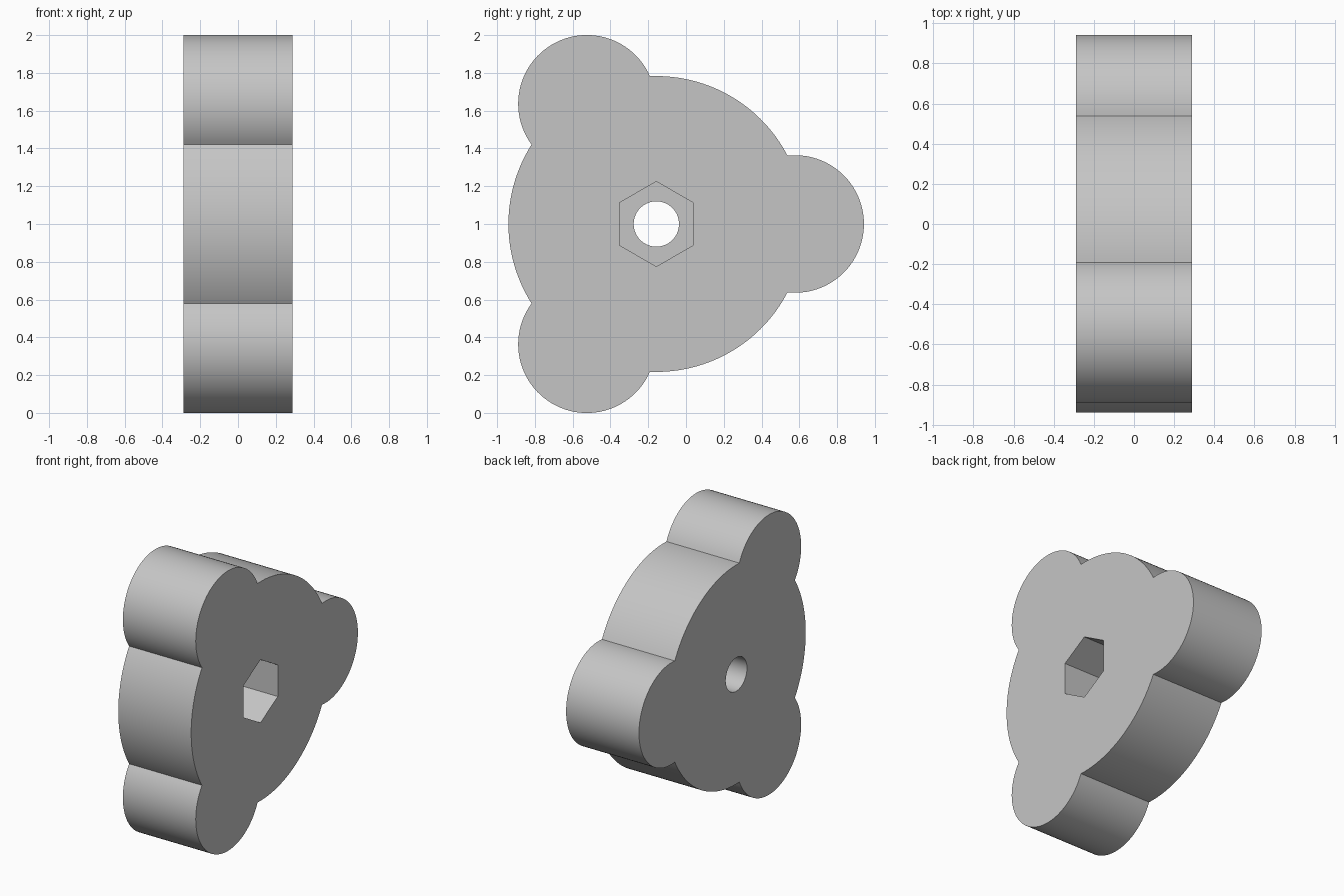
import bpy
import bmesh
from math import acos, cos, pi, radians, sin

old = bpy.data.objects.get("Cube")
if old:
    bpy.data.objects.remove(old, do_unlink=True)

CY, CZ = -0.157, 1.0      # knob axis, running along x
HALF = 0.288              # half thickness
DISC_R = 0.783            # central disc
LOBE_R, LOBE_DIST = 0.364, 0.735
HOLE_R, HEX_R, HEX_DEPTH = 0.12, 0.225, 0.38


def arc(cy, cz, r, start, end, steps):
    """Points along an arc, leaving out the last one."""
    return [(cy + r * cos(start + (end - start) * i / steps),
             cz + r * sin(start + (end - start) * i / steps)) for i in range(steps)]


def prism(name, points, x0, x1):
    """Extrude a closed y-z outline along x."""
    bm = bmesh.new()
    base = bm.faces.new([bm.verts.new((x0, y, z)) for y, z in points])
    grown = bmesh.ops.extrude_face_region(bm, geom=[base])["geom"]
    moved = [v for v in grown if isinstance(v, bmesh.types.BMVert)]
    bmesh.ops.translate(bm, verts=moved, vec=(x1 - x0, 0, 0))
    bmesh.ops.recalc_face_normals(bm, faces=bm.faces)
    mesh = bpy.data.meshes.new(name)
    bm.to_mesh(mesh)
    bm.free()
    obj = bpy.data.objects.new(name, mesh)
    bpy.context.collection.objects.link(obj)
    return obj


# Outline: three lobes joined by arcs of the central disc
span = acos((LOBE_DIST**2 + DISC_R**2 - LOBE_R**2) / (2 * LOBE_DIST * DISC_R))
sweep = pi - acos((LOBE_DIST**2 + LOBE_R**2 - DISC_R**2) / (2 * LOBE_DIST * LOBE_R))
outline = []
for k in range(3):
    a = k * 2 * pi / 3
    outline += arc(CY + LOBE_DIST * cos(a), CZ + LOBE_DIST * sin(a),
                   LOBE_R, a - sweep, a + sweep, 48)
    outline += arc(CY, CZ, DISC_R, a + span, a + 2 * pi / 3 - span, 40)
knob = prism("knob_body", outline, -HALF, HALF)

grey = bpy.data.materials.new("light grey")
grey.use_nodes = True
colour = (0.56, 0.56, 0.56, 1)
grey.diffuse_color = colour
grey.node_tree.nodes["Principled BSDF"].inputs["Base Color"].default_value = colour
knob.data.materials.append(grey)

# Bolt hole right through, and a hexagonal nut pocket from the left face
cutters = [
    prism("bolt_hole_cutter", arc(CY, CZ, HOLE_R, 0, 2 * pi, 64), -HALF - 0.1, HALF + 0.1),
    prism("nut_pocket_cutter", arc(CY, CZ, HEX_R, pi / 2, pi * 5 / 2, 6),
          HALF - HEX_DEPTH, HALF + 0.1),
]
bpy.ops.object.select_all(action="DESELECT")
bpy.context.view_layer.objects.active = knob
knob.select_set(True)
for cutter in cutters:
    cutter.hide_render = True
    mod = knob.modifiers.new(cutter.name, "BOOLEAN")
    mod.operation = "DIFFERENCE"
    mod.solver = "EXACT"
    mod.object = cutter
    bpy.ops.object.modifier_apply(modifier=mod.name)
    bpy.data.objects.remove(cutter, do_unlink=True)

bpy.ops.object.shade_smooth_by_angle(angle=radians(30))
